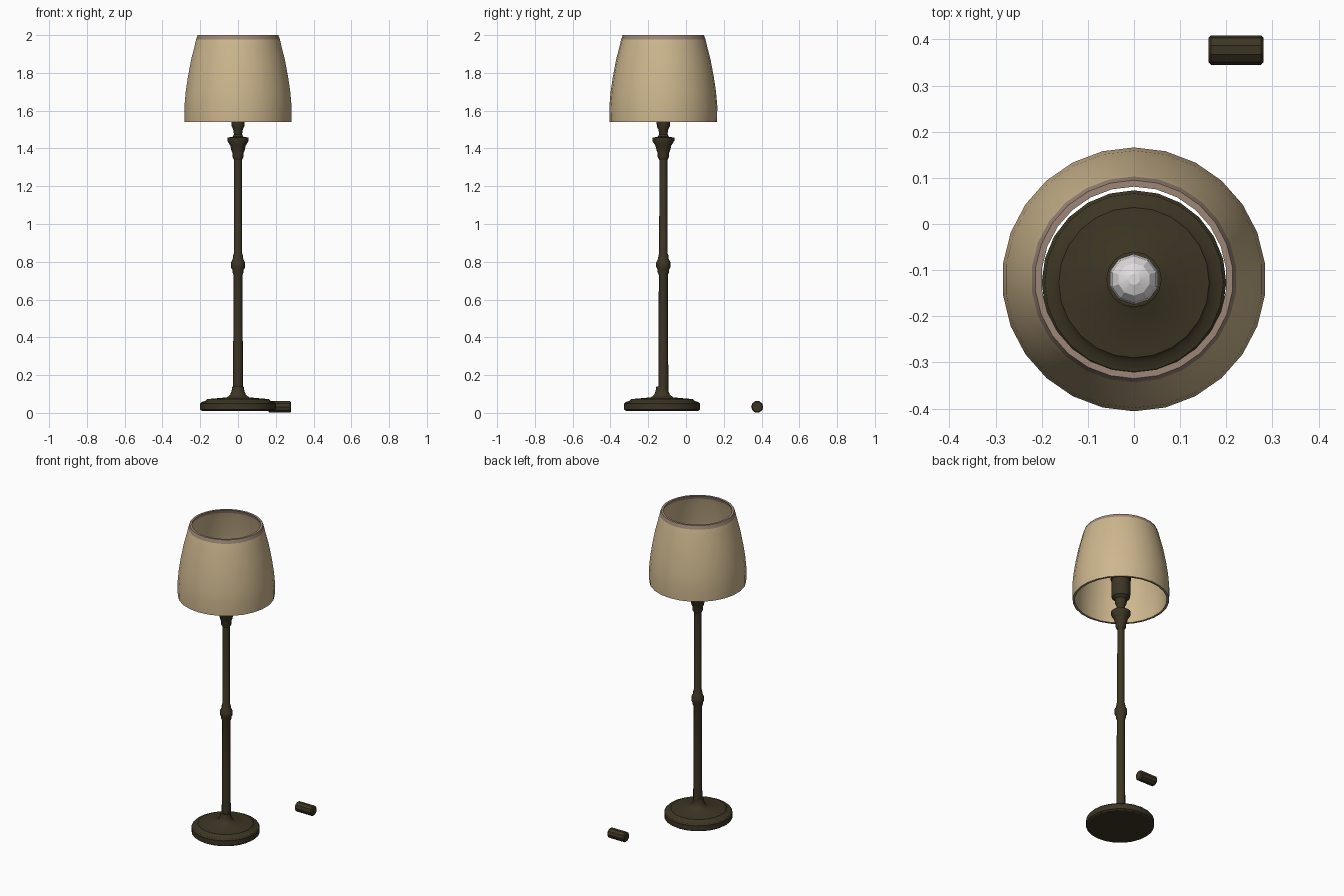
import bpy, bmesh, math
from mathutils import Matrix, Vector

if "Cube" in bpy.data.objects:
    bpy.data.objects.remove(bpy.data.objects["Cube"])

LAMP = Vector((0, -0.12, 0))


def material(name, rgb, rough=0.7):
    m = bpy.data.materials.new(name)
    m.use_nodes = True
    m.diffuse_color = (*rgb, 1)
    bsdf = m.node_tree.nodes["Principled BSDF"]
    bsdf.inputs["Base Color"].default_value = (*rgb, 1)
    bsdf.inputs["Roughness"].default_value = rough
    return m


bronze = material("dark bronze", (0.046, 0.036, 0.018))
linen = material("beige linen", (0.61, 0.47, 0.27))
trim = material("brown trim", (0.33, 0.24, 0.18))
glass = material("white bulb", (0.74, 0.72, 0.72))


def lathe(name, profile, mats, sides, origin=LAMP, closed=False, angle=35):
    """Revolve (radius, height) points about z; open profiles get end caps."""
    bm = bmesh.new()
    rings = []
    for r, z in profile:
        rings.append([bm.verts.new((r * math.sin(a), r * math.cos(a), z))
                      for a in (math.tau * i / sides for i in range(sides))])
    pairs = list(zip(rings, rings[1:]))
    if closed:
        pairs.append((rings[-1], rings[0]))
    else:
        bm.faces.new(rings[0])
        bm.faces.new(rings[-1])
    for a, b in pairs:
        for i in range(sides):
            j = (i + 1) % sides
            bm.faces.new((a[i], a[j], b[j], b[i]))
    bmesh.ops.recalc_face_normals(bm, faces=bm.faces)
    mesh = bpy.data.meshes.new(name)
    bm.to_mesh(mesh)
    bm.free()
    for m in mats:
        mesh.materials.append(m)
    obj = bpy.data.objects.new(name, mesh)
    obj.location = origin
    bpy.context.collection.objects.link(obj)
    bpy.ops.object.select_all(action="DESELECT")
    obj.select_set(True)
    bpy.context.view_layer.objects.active = obj
    bpy.ops.object.shade_smooth_by_angle(angle=math.radians(angle))
    return obj


# Round foot with a stepped edge
lathe("base", [(0.19, 0.01), (0.2, 0.017), (0.2, 0.05), (0.193, 0.058),
               (0.172, 0.063), (0.163, 0.073), (0.06, 0.082), (0.042, 0.095),
               (0.034, 0.115), (0.03, 0.14)], [bronze], 24,
      LAMP + Vector((0, -0.007, 0)))

# Tapered pole with a turned knob halfway up
lathe("pole", [(0.027, 0.12), (0.025, 0.4), (0.024, 0.73), (0.03, 0.745),
               (0.03, 0.757), (0.038, 0.772), (0.038, 0.795), (0.028, 0.815),
               (0.026, 0.835), (0.022, 0.845), (0.021, 1.36)], [bronze], 12)

# Flared cup and narrow neck
lathe("cup", [(0.022, 1.34), (0.03, 1.355), (0.03, 1.375), (0.036, 1.39),
              (0.042, 1.415), (0.058, 1.44), (0.058, 1.457), (0.03, 1.462),
              (0.022, 1.475), (0.026, 1.5), (0.034, 1.515), (0.036, 1.545)],
      [bronze], 14)

# Bulb holder and bulb
lathe("socket", [(0.036, 1.54), (0.053, 1.555), (0.056, 1.57), (0.056, 1.67),
                 (0.06, 1.675), (0.06, 1.69), (0.05, 1.692)], [bronze], 16)
lathe("bulb", [(0.035, 1.68), (0.045, 1.7), (0.055, 1.735), (0.05, 1.765),
               (0.035, 1.785), (0.012, 1.795)], [glass], 10, angle=20)

# Hollow fabric shade, with trim on both rims
outer = [(0.284, 1.54), (0.286, 1.62), (0.279, 1.7), (0.267, 1.78),
         (0.25, 1.87), (0.232, 1.94), (0.223, 1.978), (0.215, 2.0)]
inner = [(r - 0.014, z) for r, z in reversed(outer)]
shade = lathe("shade", outer + inner, [linen, trim], 26, closed=True)
for f in shade.data.polygons:
    if f.center.z > 1.98 or f.center.z < 1.545:
        f.material_index = 1

# Small loose cylinder lying on the floor behind the lamp
weight = lathe("floor_switch", [(0.026, -0.06), (0.032, -0.054),
                                (0.032, 0.054), (0.026, 0.06)],
               [bronze], 10, Vector((0.221, 0.377, 0.032)))
weight.rotation_euler = (0, math.pi / 2, 0)
